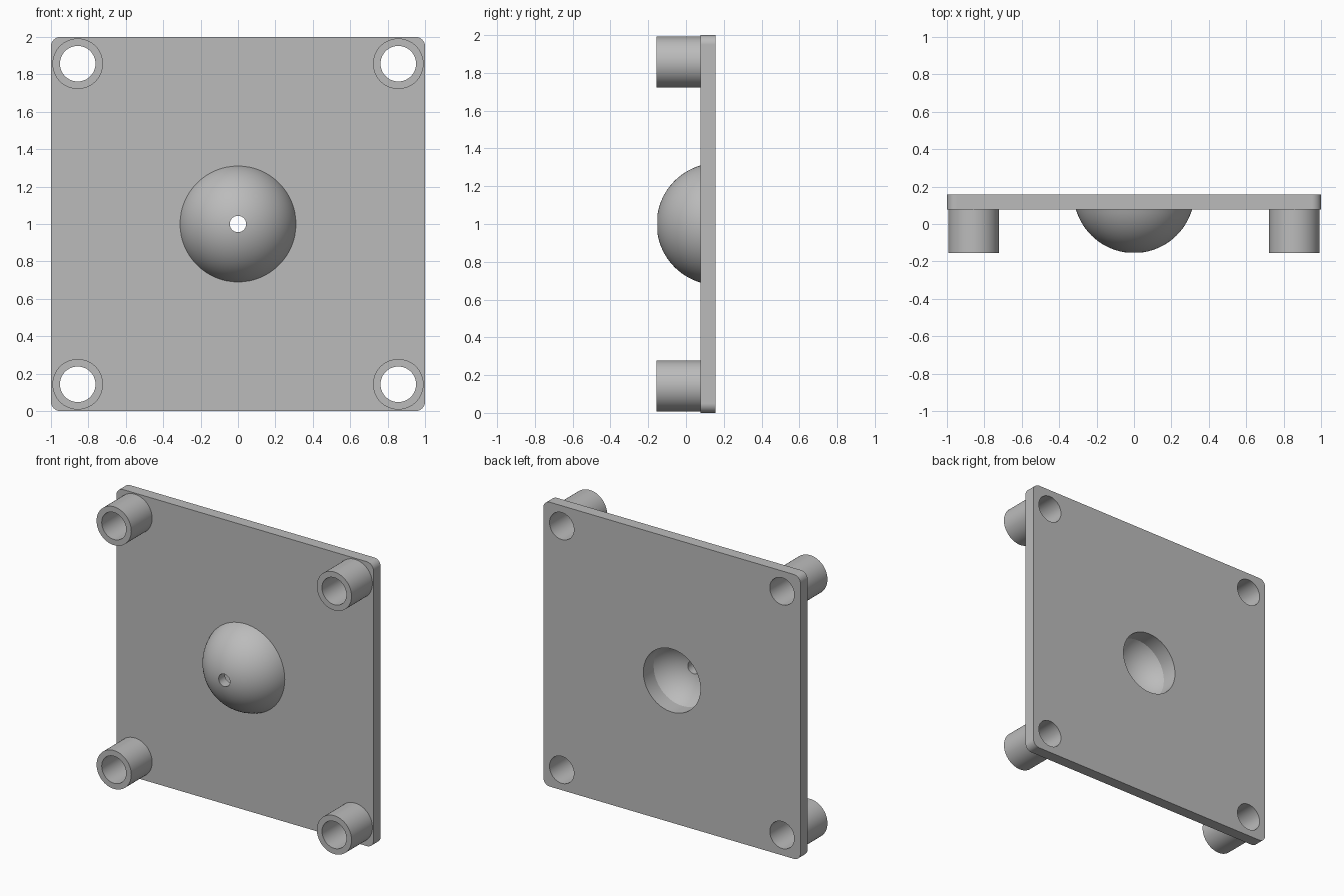
import bpy, bmesh
from math import pi, cos, sin, asin, sqrt, radians

cube = bpy.data.objects.get("Cube")
if cube:
    bpy.data.objects.remove(cube, do_unlink=True)

FRONT, SEAT, BACK = -0.155, 0.077, 0.157   # depths: post ends, plate front, plate back
MID = 1.0                                  # height of the plate centre
POST_AT, POST_R, BORE_R = 0.857, 0.135, 0.095
RIM_R, POCKET_R, PIN_R = 0.31, 0.222, 0.044
STEPS = 64

grey = bpy.data.materials.new("plain grey")
grey.use_nodes = True
colour = (0.5, 0.5, 0.5, 1)
grey.diffuse_color = colour
grey.node_tree.nodes["Principled BSDF"].inputs["Base Color"].default_value = colour


def finish(name, bm, location=(0, 0, 0)):
    mesh = bpy.data.meshes.new(name)
    bm.to_mesh(mesh)
    bm.free()
    mesh.materials.append(grey)
    obj = bpy.data.objects.new(name, mesh)
    obj.location = location
    bpy.context.collection.objects.link(obj)
    bpy.ops.object.select_all(action='DESELECT')
    obj.select_set(True)
    bpy.context.view_layer.objects.active = obj
    bpy.ops.object.shade_smooth_by_angle(angle=radians(30))
    return obj


def lathe(name, profile, location):
    """Turn (radius, depth) points around the front-to-back axis."""
    bm = bmesh.new()
    rings = []
    for i in range(STEPS):
        a = 2 * pi * i / STEPS
        rings.append([bm.verts.new((r * cos(a), y, r * sin(a))) for r, y in profile])
    for i, ring in enumerate(rings):
        after = rings[(i + 1) % STEPS]
        for j in range(len(profile) - 1):
            bm.faces.new((ring[j], ring[j + 1], after[j + 1], after[j]))
    return finish(name, bm, location)


def arc(radius, centre, r_start, r_end, count=20):
    """Points on a sphere's front side between two distances from its axis."""
    a, b = asin(r_start / radius), asin(r_end / radius)
    angles = [a + (b - a) * i / count for i in range(count + 1)]
    return [(radius * sin(t), centre - radius * cos(t)) for t in angles]


def circle(x, z, r):
    return [(x + r * cos(2 * pi * i / STEPS), z + r * sin(2 * pi * i / STEPS))
            for i in range(STEPS)]


# Plate: rounded outline with five holes, filled and extruded
corner, turns = 0.05, 8
outline = []
for quarter, (sx, sz) in enumerate([(1, 1), (-1, 1), (-1, -1), (1, -1)]):
    for i in range(turns + 1):
        a = (quarter + i / turns) * pi / 2
        outline.append((sx * (1 - corner) + corner * cos(a),
                        MID + sz * (1 - corner) + corner * sin(a)))
corners = [(sx, sz) for sx in (-1, 1) for sz in (-1, 1)]
loops = [outline, circle(0, MID, POCKET_R)]
loops += [circle(sx * POST_AT, MID + sz * POST_AT, BORE_R) for sx, sz in corners]

bm = bmesh.new()
for loop in loops:
    verts = [bm.verts.new((x, SEAT, z)) for x, z in loop]
    for i, v in enumerate(verts):
        bm.edges.new((v, verts[(i + 1) % len(verts)]))
bmesh.ops.triangle_fill(bm, use_beauty=True, edges=bm.edges[:], normal=(0, -1, 0))
extruded = bmesh.ops.extrude_face_region(bm, geom=bm.faces[:], use_keep_orig=True)
moved = [g for g in extruded["geom"] if isinstance(g, bmesh.types.BMVert)]
bmesh.ops.translate(bm, verts=moved, vec=(0, BACK - SEAT, 0))
bmesh.ops.recalc_face_normals(bm, faces=bm.faces[:])
plate = finish("plate", bm)
weighted = plate.modifiers.new("even shading", 'WEIGHTED_NORMAL')
weighted.keep_sharp = True

# Hollow dome with a pin hole at its tip
rise = SEAT - FRONT
dome_r = (RIM_R ** 2 + rise ** 2) / (2 * rise)
centre = FRONT + dome_r
inner_r = dome_r - 0.068
pocket_end = centre - sqrt(inner_r ** 2 - POCKET_R ** 2)
shell = [(POCKET_R, SEAT), (POCKET_R, pocket_end)]
shell += arc(inner_r, centre, POCKET_R, PIN_R)[1:]
shell += arc(dome_r, centre, PIN_R, RIM_R)
lathe("dome", shell, (0, 0, MID))

# Four hollow corner posts
tube = [(BORE_R, SEAT), (BORE_R, FRONT), (POST_R, FRONT), (POST_R, SEAT)]
for sx, sz in corners:
    name = f"{'upper' if sz > 0 else 'lower'}_{'left' if sx > 0 else 'right'}_post"
    lathe(name, tube, (sx * POST_AT, 0, MID + sz * POST_AT))
